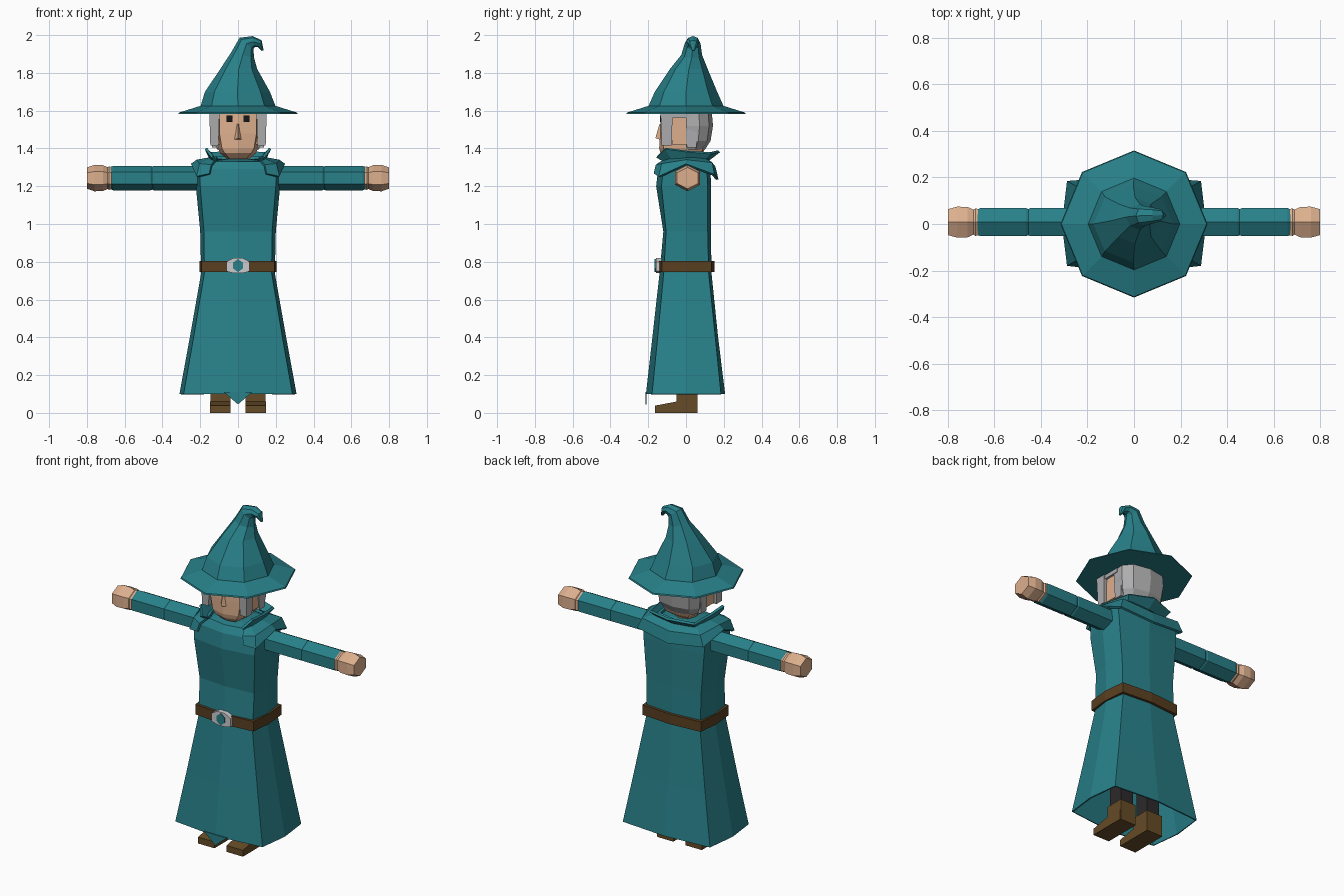
import bpy, bmesh, math
from mathutils import Vector, Matrix


def material(name, rgb):
    m = bpy.data.materials.new(name)
    m.diffuse_color = (*rgb, 1)
    return m


TEAL = material("teal cloth", (0.021, 0.215, 0.25))
SKIN = material("skin", (0.72, 0.43, 0.27))
BROWN = material("belt leather", (0.1, 0.05, 0.015))
BOOT = material("boot leather", (0.13, 0.07, 0.02))
HAIR = material("grey hair", (0.42, 0.42, 0.43))
SILVER = material("silver", (0.6, 0.6, 0.62))
DARK = material("dark trousers", (0.025, 0.022, 0.022))
BLACK = material("eye black", (0.008, 0.008, 0.008))


def loft(name, rings, mat, cap_start=True, cap_end=True, wall=0):
    """Skin a list of equal-sized rings, flat shaded."""
    bm = bmesh.new()
    vs = [[bm.verts.new(p) for p in r] for r in rings]
    n = len(rings[0])
    for a, b in zip(vs, vs[1:]):
        for i in range(n):
            j = (i + 1) % n
            bm.faces.new((a[i], a[j], b[j], b[i]))
    if cap_start:
        bm.faces.new(vs[0][::-1])
    if cap_end:
        bm.faces.new(vs[-1])
    bmesh.ops.recalc_face_normals(bm, faces=bm.faces)
    me = bpy.data.meshes.new(name)
    bm.to_mesh(me)
    bm.free()
    me.materials.append(mat)
    ob = bpy.data.objects.new(name, me)
    bpy.context.collection.objects.link(ob)
    if wall:
        mod = ob.modifiers.new("wall", "SOLIDIFY")
        mod.thickness = wall
    return ob


def body_ring(z, side, corner, front, front_c, back_c, back):
    """Eight-point body section: bulged front and back, nearly flat sides."""
    half = [(0, front), (corner, front_c), (side, 0), (corner, back_c), (0, back)]
    pts = half + [(-x, y) for x, y in half[3:0:-1]]
    return [(x, y, z) for x, y in pts]


def oval(c, rx, ry, n=8, rot=0.0, tilt=0.0):
    """Regular ring around c, leaning towards +x by tilt."""
    m = Matrix.Rotation(tilt, 3, 'Y')
    return [Vector(c) + m @ Vector((rx * math.cos(rot + i * math.tau / n),
                                    ry * math.sin(rot + i * math.tau / n), 0)) for i in range(n)]


def box(name, x, y, z, mat, taper=1.0):
    """Box from ranges, the lower end scaled by taper."""
    cx, cy = sum(x) / 2, sum(y) / 2
    ring = [(x[0], y[0]), (x[1], y[0]), (x[1], y[1]), (x[0], y[1])]
    low = [(cx + (a - cx) * taper, cy + (b - cy) * taper, z[0]) for a, b in ring]
    return loft(name, [low, [(a, b, z[1]) for a, b in ring]], mat)


def plate(name, outline, y, thick, mat):
    """Front-facing plate from an x, z outline."""
    return loft(name, [[(x, y, z) for x, z in outline],
                       [(x, y + thick, z) for x, z in outline]], mat)


# Robe: skirt, waist, chest and shoulders
loft("robe", [body_ring(*r) for r in (
    (0.10, 0.31, 0.288, -0.212, -0.18, 0.185, 0.207),
    (0.40, 0.255, 0.235, -0.178, -0.15, 0.155, 0.17),
    (0.74, 0.195, 0.178, -0.14, -0.118, 0.12, 0.135),
    (0.96, 0.20, 0.18, -0.12, -0.105, 0.115, 0.132),
    (1.20, 0.223, 0.20, -0.158, -0.13, 0.115, 0.132),
    (1.29, 0.222, 0.205, -0.148, -0.12, 0.11, 0.13),
    (1.33, 0.17, 0.14, -0.125, -0.10, 0.10, 0.12),
    (1.345, 0.07, 0.05, -0.06, -0.05, 0.06, 0.07))],
    TEAL, cap_start=False, wall=0.008)
plate("hem_point", [(-0.075, 0.11), (0, 0.045), (0.075, 0.11)], -0.214, 0.006, TEAL)

# Belt, buckle and gem
loft("belt", [body_ring(z, 0.205, 0.192, -0.148, -0.128, 0.135, 0.15) for z in (0.745, 0.805)], BROWN)
plate("buckle", [(-0.062, 0.75), (-0.025, 0.74), (0.025, 0.74), (0.062, 0.75),
                 (0.062, 0.80), (0.025, 0.82), (-0.025, 0.82), (-0.062, 0.80)], -0.16, 0.03, SILVER)
plate("buckle_gem", [(0, 0.745), (0.026, 0.765), (0.026, 0.795), (0, 0.815),
                     (-0.026, 0.795), (-0.026, 0.765)], -0.166, 0.008, TEAL)


def mantle_ring(stations, front_z):
    """Horseshoe of points, open at the front, mirrored in x."""
    return stations + [(-x, y, z) for x, y, z in stations[-2::-1]]


def horseshoe(name, rows):
    """Open strip of cloth wrapped around the back of the neck."""
    bm = bmesh.new()
    vs = [[bm.verts.new(p) for p in r + [(-x, y, z) for x, y, z in r[-2::-1]]] for r in rows]
    for a, b in zip(vs, vs[1:]):
        for i in range(len(a) - 1):
            bm.faces.new((a[i], a[i + 1], b[i + 1], b[i]))
    me = bpy.data.meshes.new(name)
    bm.to_mesh(me)
    bm.free()
    me.materials.append(TEAL)
    ob = bpy.data.objects.new(name, me)
    bpy.context.collection.objects.link(ob)
    mod = ob.modifiers.new("wall", "SOLIDIFY")
    mod.thickness = 0.014
    mod.offset = 0


# Shoulder mantle and flared collar
horseshoe("mantle", [
    [(0.15, -0.165, 1.265), (0.215, -0.14, 1.25), (0.243, 0, 1.315), (0.215, 0.145, 1.26), (0, 0.165, 1.235)],
    [(0.14, -0.155, 1.31), (0.20, -0.125, 1.315), (0.215, 0, 1.335), (0.19, 0.135, 1.32), (0, 0.15, 1.30)],
    [(0.11, -0.10, 1.345), (0.12, -0.07, 1.35), (0.125, 0, 1.35), (0.11, 0.08, 1.35), (0, 0.10, 1.35)]])
horseshoe("collar", [
    [(0.115, -0.11, 1.33), (0.135, -0.07, 1.335), (0.14, 0, 1.335), (0.12, 0.09, 1.335), (0, 0.11, 1.335)],
    [(0.135, -0.155, 1.355), (0.17, -0.11, 1.40), (0.16, 0, 1.385), (0.145, 0.13, 1.375), (0, 0.175, 1.385)]])

# Head: neck, jaw, cheeks, crown
loft("neck", [oval((0, 0.0, z), 0.06, 0.06) for z in (1.30, 1.40)], SKIN)
loft("head", [body_ring(*r) for r in (
    (1.345, 0.06, 0.045, -0.10, -0.09, 0.04, 0.05),
    (1.375, 0.095, 0.07, -0.135, -0.115, 0.08, 0.09),
    (1.40, 0.105, 0.085, -0.142, -0.118, 0.09, 0.1),
    (1.48, 0.115, 0.098, -0.138, -0.12, 0.1, 0.11),
    (1.60, 0.115, 0.098, -0.132, -0.118, 0.1, 0.11))], SKIN)
loft("nose", [[(-0.022, -0.13, 1.445), (0.022, -0.13, 1.445), (0, -0.162, 1.455)],
              [(-0.008, -0.13, 1.53), (0.008, -0.13, 1.53), (0, -0.14, 1.53)]], SKIN)

# Hair: tapered back shell
loft("back_hair", [[(x * s, 0.0 if y < 0 else y * t, z) for x, y in
                    ((0.135, -1), (0.138, 0.07), (0.10, 0.12), (0.0, 0.14),
                     (-0.10, 0.12), (-0.138, 0.07), (-0.135, -1))]
                   for z, s, t in ((1.395, 0.80, 0.72), (1.44, 0.97, 0.93), (1.52, 1.05, 1.02), (1.60, 1.03, 0.97))], HAIR)

# Paired parts
for s, side in ((1, "left"), (-1, "right")):
    def span(a, b):
        return tuple(sorted((s * a, s * b)))
    plate(side + "_eye", [(s * a, z) for a, z in
          ((0.03, 1.54), (0.062, 1.54), (0.062, 1.574), (0.03, 1.574))], -0.137, 0.008, BLACK)
    box(side + "_ear", span(0.09, 0.132), (-0.075, 0.01), (1.42, 1.57), SKIN)
    box(side + "_front_lock", span(0.098, 0.152), (-0.135, -0.07), (1.415, 1.60), HAIR, 0.8)
    box(side + "_hair_band", span(0.10, 0.145), (-0.10, 0.03), (1.56, 1.605), HAIR)
    box(side + "_nape_lock", span(0.105, 0.14), (0.0, 0.06), (1.405, 1.5), HAIR, 0.85)

    # Hexagonal sleeves and hands along x
    def limb(name, rows, mat):
        loft(name, [[(s * x, 0.008 + ry * math.cos(a), 1.243 + rz * math.sin(a))
                     for a in (math.radians(30 + 60 * i) for i in range(6))]
                    for x, ry, rz in rows], mat)
    limb(side + "_upper_sleeve", ((0.17, 0.07, 0.065), (0.445, 0.07, 0.065), (0.457, 0.064, 0.06)), TEAL)
    limb(side + "_lower_sleeve", ((0.452, 0.064, 0.06), (0.464, 0.07, 0.065),
                                  (0.66, 0.07, 0.065), (0.672, 0.064, 0.06)), TEAL)
    limb(side + "_hand", ((0.665, 0.064, 0.058), (0.682, 0.068, 0.062), (0.69, 0.062, 0.058),
                          (0.715, 0.075, 0.068), (0.76, 0.077, 0.07), (0.80, 0.064, 0.056)), SKIN)

    # Trousers and boots
    box(side + "_leg", span(0.05, 0.135), (-0.04, 0.05), (0.08, 0.62), DARK)
    box(side + "_boot_shaft", span(0.04, 0.145), (-0.05, 0.062), (0.0, 0.125), BOOT)
    x0, x1 = span(0.04, 0.148)
    loft(side + "_boot_foot", [[(x0, y, 0), (x1, y, 0), (x1, y, z), (x0, y, z)]
                               for y, z in ((-0.165, 0.038), (-0.05, 0.06), (0.06, 0.06))], BOOT)

# Hat: wide brim, cone and curled tip
R = math.pi / 8
loft("hat_brim", [oval((0, 0, 1.583), 0.10, 0.10), oval((0, 0, 1.583), 0.316, 0.316),
                  oval((0, 0, 1.59), 0.312, 0.312), oval((0, 0, 1.628), 0.19, 0.19)], TEAL)
loft("hat_cone", [oval(c, rx, ry, 8, 0, t) for c, rx, ry, t in (
    ((0, 0, 1.60), 0.20, 0.20, 0),
    ((0, 0, 1.628), 0.197, 0.197, 0),
    ((-0.003, 0, 1.70), 0.172, 0.165, 0),
    ((0.004, 0.015, 1.82), 0.098, 0.10, 0),
    ((0.025, 0.03, 1.895), 0.062, 0.055, 0.25),
    ((0.045, 0.035, 1.955), 0.048, 0.042, 0.7),
    ((0.082, 0.037, 1.965), 0.03, 0.034, 1.45),
    ((0.115, 0.038, 1.955), 0.02, 0.026, 2.1),
    ((0.13, 0.038, 1.918), 0.006, 0.008, 2.9))], TEAL)
bpy.data.objects["hat_cone"].data.transform(Matrix.Translation((0, 0, 0.0)))
